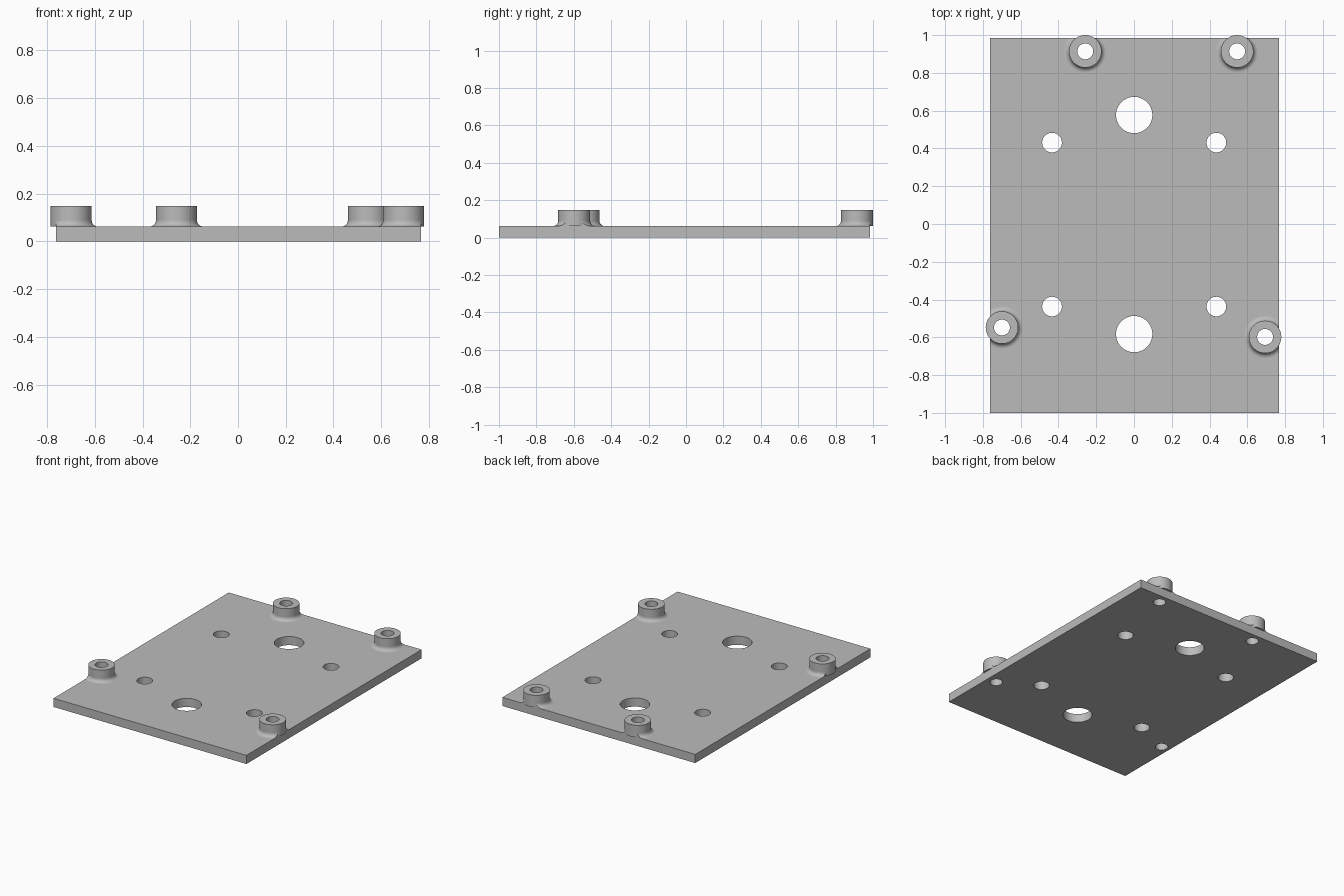
import bpy, bmesh, math
from mathutils import Vector

if "Cube" in bpy.data.objects:
    bpy.data.objects.remove(bpy.data.objects["Cube"], do_unlink=True)

# Plate extents and standoff dimensions
X0, X1, Y0, Y1, THICK = -0.763, 0.767, -1.0, 0.985, 0.062
TOP, POST_R, BORE_R, FILLET = 0.148, 0.086, 0.042, 0.026
POSTS = {"back_right": (-0.258, 0.914), "back_left": (0.546, 0.914),
         "front_right": (-0.699, -0.548), "front_left": (0.694, -0.598)}
HOLES = [(0.001, s * 0.58 - 0.003, 0.096) for s in (-1, 1)]
HOLES += [(sx * 0.435 + 0.001, sy * 0.434 - 0.003, 0.052) for sx in (-1, 1) for sy in (-1, 1)]
HOLES += [(x, y, BORE_R) for x, y in POSTS.values()]

grey = bpy.data.materials.new("plain grey")
grey.use_nodes = True
colour = (0.5, 0.5, 0.5, 1)
grey.diffuse_color = colour
grey.node_tree.nodes["Principled BSDF"].inputs["Base Color"].default_value = colour


def make_object(name, bm):
    bmesh.ops.recalc_face_normals(bm, faces=bm.faces)
    mesh = bpy.data.meshes.new(name)
    bm.to_mesh(mesh)
    bm.free()
    mesh.materials.append(grey)
    obj = bpy.data.objects.new(name, mesh)
    bpy.context.collection.objects.link(obj)
    return obj


def smooth(obj):
    bpy.ops.object.select_all(action='DESELECT')
    obj.select_set(True)
    bpy.context.view_layer.objects.active = obj
    bpy.ops.object.shade_smooth_by_angle(angle=math.radians(35))


def revolve(profile, x, y, steps=64):
    """Spin a closed (radius, height) profile around a vertical axis."""
    bm = bmesh.new()
    verts = [bm.verts.new((x + r, y, z)) for r, z in profile]
    edges = [bm.edges.new((a, b)) for a, b in zip(verts, verts[1:] + verts[:1])]
    bmesh.ops.spin(bm, geom=verts + edges, cent=(x, y, 0), axis=(0, 0, 1),
                   angle=math.tau, steps=steps, use_merge=True)
    bmesh.ops.remove_doubles(bm, verts=bm.verts, dist=1e-5)
    return bm


# Base plate with through holes
bm = bmesh.new()
bmesh.ops.create_cube(bm, size=1)
for v in bm.verts:
    v.co = ((X0 + X1) / 2 + v.co.x * (X1 - X0), (Y0 + Y1) / 2 + v.co.y * (Y1 - Y0),
            (v.co.z + 0.5) * THICK)
plate = make_object("base_plate", bm)

bm = bmesh.new()
for x, y, r in HOLES:
    made = bmesh.ops.create_cone(bm, cap_ends=True, segments=64, radius1=r, radius2=r, depth=1)
    bmesh.ops.translate(bm, verts=made["verts"], vec=(x, y, 0))
cutter = make_object("hole_cutter", bm)
cutter.hide_render = True
cut = plate.modifiers.new("holes", 'BOOLEAN')
cut.operation, cut.solver, cut.object = 'DIFFERENCE', 'EXACT', cutter
bpy.context.view_layer.objects.active = plate
bpy.ops.object.modifier_apply(modifier=cut.name)
bpy.data.objects.remove(cutter, do_unlink=True)
smooth(plate)

# Standoffs with a flared foot trimmed to the plate outline
for side, (x, y) in POSTS.items():
    tube = [(BORE_R, THICK), (POST_R, THICK), (POST_R, TOP), (BORE_R, TOP)]
    smooth(make_object(side + "_standoff", revolve(tube, x, y)))

    arc = [math.pi / 2 * i / 8 for i in range(9)]
    foot = [(POST_R - 0.004, THICK)]
    foot += [(POST_R + FILLET * (1 - math.cos(a)), THICK + FILLET * (1 - math.sin(a)))
             for a in reversed(arc)]
    foot.append((POST_R - 0.004, THICK + FILLET))
    bm = revolve(foot, x, y)
    for co, no in (((X0, 0, 0), (-1, 0, 0)), ((X1, 0, 0), (1, 0, 0)), ((0, Y1, 0), (0, 1, 0))):
        bmesh.ops.bisect_plane(bm, geom=bm.verts[:] + bm.edges[:] + bm.faces[:],
                               plane_co=Vector(co), plane_no=Vector(no), clear_outer=True)
        rim = [e for e in bm.edges if e.is_boundary]
        if rim:
            bmesh.ops.holes_fill(bm, edges=rim, sides=0)
    smooth(make_object(side + "_standoff_fillet", bm))
